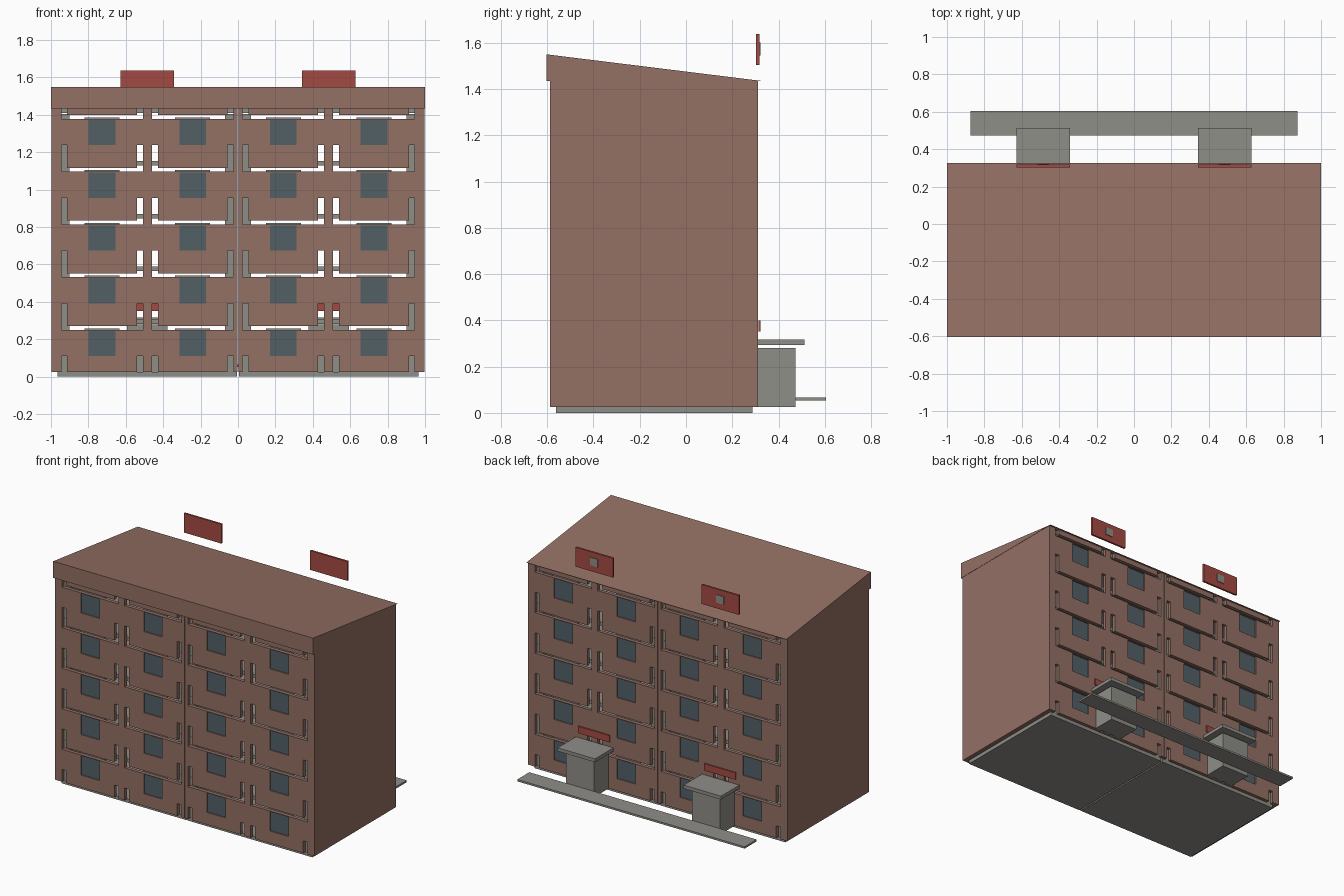
import bpy, bmesh

if "Cube" in bpy.data.objects:
    bpy.data.objects.remove(bpy.data.objects["Cube"])


def material(name, rgb):
    m = bpy.data.materials.new(name)
    m.diffuse_color = (*rgb, 1)
    m.use_nodes = True
    m.node_tree.nodes["Principled BSDF"].inputs["Base Color"].default_value = m.diffuse_color
    return m


BROWN = material("brown_panel", (0.296, 0.162, 0.127))
GRAY = material("concrete_gray", (0.275, 0.271, 0.246))
GLASS = material("dark_glass", (0.085, 0.117, 0.133))
RED = material("red_sign", (0.376, 0.068, 0.054))


def finish(name, bm, mat):
    bmesh.ops.remove_doubles(bm, verts=bm.verts, dist=1e-5)
    bmesh.ops.recalc_face_normals(bm, faces=bm.faces)
    me = bpy.data.meshes.new(name)
    bm.to_mesh(me)
    bm.free()
    me.materials.append(mat)
    ob = bpy.data.objects.new(name, me)
    bpy.context.collection.objects.link(ob)
    return ob


def prism(name, profile, x0, x1, mat):
    """Extrude a (y, z) profile along x."""
    bm = bmesh.new()
    f = bm.faces.new([bm.verts.new((x0, y, z)) for y, z in profile])
    new = bmesh.ops.extrude_face_region(bm, geom=[f])["geom"]
    bmesh.ops.translate(bm, vec=(x1 - x0, 0, 0),
                        verts=[v for v in new if isinstance(v, bmesh.types.BMVert)])
    return finish(name, bm, mat)


def box(name, x, y, z, mat):
    return prism(name, [(y[0], z[0]), (y[1], z[0]), (y[1], z[1]), (y[0], z[1])],
                 x[0], x[1], mat)


COLS = (-0.727, -0.243, 0.243, 0.727)
PITCH = 0.282
STOREYS = [0.25 + PITCH * i for i in range(5)]   # underside of each parapet
BOTTOM, TOP = 0.025, 1.435
OUT, INN, WIN = 0.218, 0.186, 0.071


def solid(x, z):
    """True where the facade has wall, False in slots and windows."""
    if abs(x) < 0.002:
        return False
    d = min(abs(x - c) for c in COLS)
    if z < STOREYS[0] - 0.14 and INN < d < OUT:
        return False
    for b in STOREYS:
        if b < z < b + 0.142 and INN < d < OUT:
            return False
        if b < z < b + 0.02 and d < OUT:
            return False
        if b - 0.14 < z < b - 0.005 and d < WIN:
            return False
    return True


def facade(name, y0, y1):
    xs = {-0.998, 0.998, -0.002, 0.002}
    for c in COLS:
        for o in (OUT, INN, WIN):
            xs |= {c - o, c + o}
    zs = {BOTTOM, TOP}
    for b in STOREYS:
        zs |= {b - 0.14, b - 0.005, b, b + 0.02}
        if b + 0.142 < TOP - PITCH * 0.2:
            zs.add(b + 0.142)
    xs, zs = sorted(xs), sorted(zs)
    nx, nz = len(xs) - 1, len(zs) - 1

    def full(i, k):
        return 0 <= i < nx and 0 <= k < nz and solid((xs[i] + xs[i + 1]) / 2,
                                                     (zs[k] + zs[k + 1]) / 2)
    bm = bmesh.new()

    def quad(*pts):
        bm.faces.new([bm.verts.new(p) for p in pts])
    for i in range(nx):
        for k in range(nz):
            if not full(i, k):
                continue
            a, b, c, d = xs[i], xs[i + 1], zs[k], zs[k + 1]
            for y in (y0, y1):
                quad((a, y, c), (b, y, c), (b, y, d), (a, y, d))
            for di, x in ((-1, a), (1, b)):
                if not full(i + di, k):
                    quad((x, y0, c), (x, y1, c), (x, y1, d), (x, y0, d))
            for dk, z in ((-1, c), (1, d)):
                if not full(i, k + dk):
                    quad((a, y0, z), (b, y0, z), (b, y1, z), (a, y1, z))
    return finish(name, bm, BROWN)


# slotted front and back walls
facade("front_facade", -0.587, -0.562)
facade("back_facade", 0.288, 0.312)

# windows with concrete frames behind the openings
for side, face, s in (("front", -0.587, 1), ("back", 0.312, -1)):
    for b in STOREYS:
        for c in COLS:
            box(side + "_window", (c - WIN, c + WIN),
                sorted((face + s * 0.008, face + s * 0.016)), (b - 0.14, b - 0.005), GLASS)
            box(side + "_window_frame", (c - 0.093, c + 0.093),
                sorted((face + s * 0.026, face + s * 0.034)), (b - 0.15, b + 0.009), GRAY)

# brown end walls, concrete floors and inner walls of the two halves
DEPTH = (-0.562, 0.288)
for s in (-1, 1):
    box("end_wall", sorted((s * 0.966, s * 0.998)), DEPTH, (BOTTOM, TOP), BROWN)
    for i in range(6):
        z = i * PITCH
        box("floor_slab", sorted((s * 0.005, s * 0.965)), DEPTH, (z, z + 0.025), GRAY)
    for a, b in ((0.005, 0.07), (0.90, 0.964)):
        box("inner_wall", sorted((s * a, s * b)), (-0.56, 0.286), (BOTTOM, TOP - 0.03), GRAY)

    # entrance porch, canopy and signs at the back
    m = s * 0.485
    box("porch", (m - 0.108, m + 0.108), (0.312, 0.473), (0.025, 0.28), GRAY)
    box("porch_canopy", (m - 0.144, m + 0.144), (0.312, 0.513), (0.293, 0.317), GRAY)
    box("entrance_sign", (m - 0.12, m + 0.12), (0.313, 0.322), (0.352, 0.40), RED)
    box("roof_sign", (m - 0.144, m + 0.144), (0.303, 0.317), (1.503, 1.637), RED)
    box("roof_sign_plate", (m - 0.03, m + 0.03), (0.317, 0.322), (1.545, 1.60), GRAY)

# sloping roof and pavement strip
prism("roof", [(-0.604, TOP), (0.327, TOP), (-0.604, 1.55)], -1, 1, BROWN)
box("pavement", (-0.875, 0.875), (0.473, 0.605), (0.053, 0.066), GRAY)
